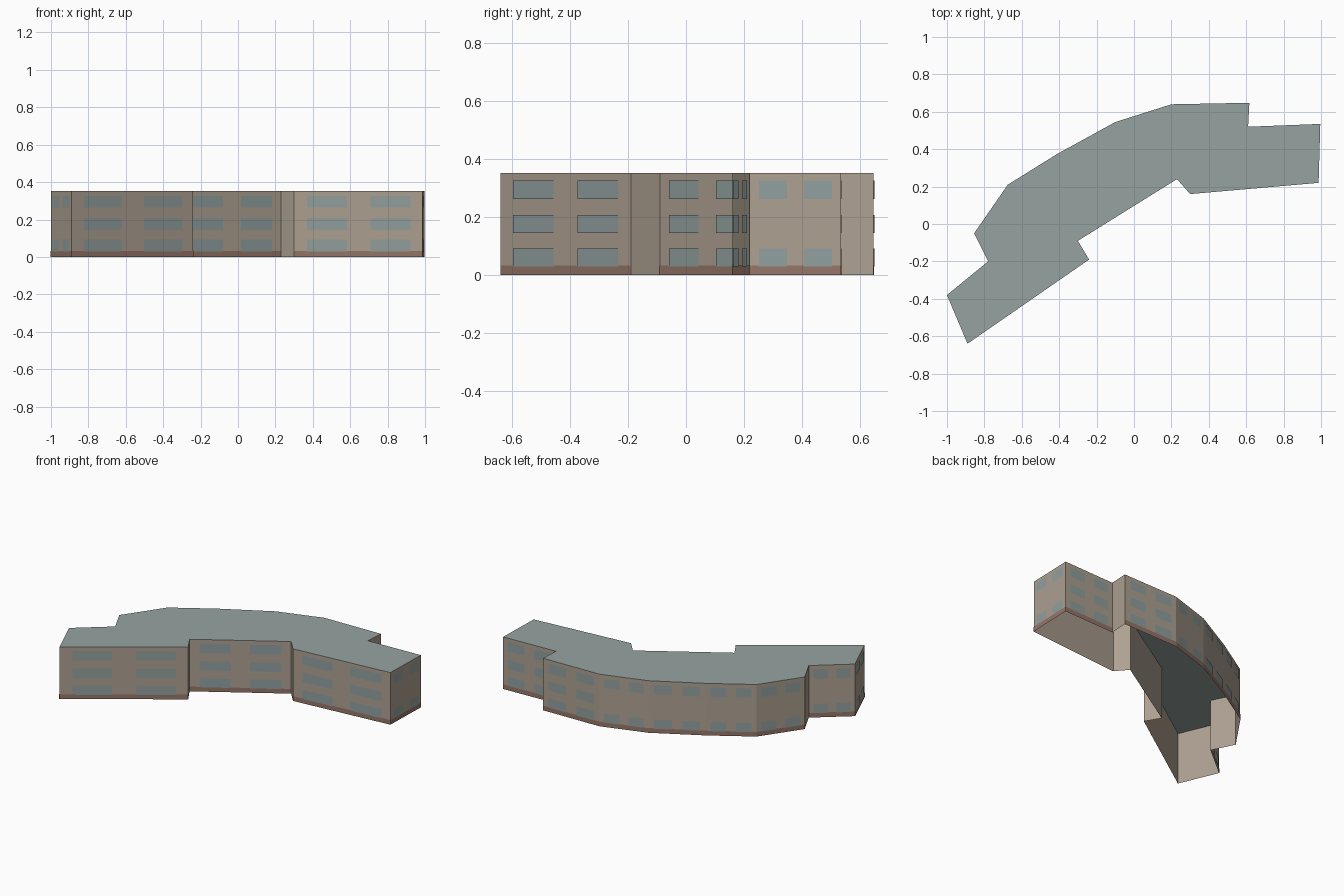
import bpy
import bmesh
from mathutils import Vector

cube = bpy.data.objects.get("Cube")
if cube:
    bpy.data.objects.remove(cube)


def srgb(*rgb):
    return tuple((c / 255 / 12.92) if c < 11 else ((c / 255 + 0.055) / 1.055) ** 2.4 for c in rgb)


def material(name, rgb):
    m = bpy.data.materials.new(name)
    m.use_nodes = True
    colour = (*srgb(*rgb), 1)
    m.diffuse_color = colour
    bsdf = m.node_tree.nodes["Principled BSDF"]
    bsdf.inputs["Base Color"].default_value = colour
    bsdf.inputs["Roughness"].default_value = 0.9
    return m


WALL = material("beige wall", (174, 161, 146))
ROOF = material("grey green roof", (150, 163, 161))
GLASS = material("blue grey window", (146, 160, 159))
PLINTH = material("brown plinth", (150, 118, 104))

HEIGHT = 0.352
PLINTH_TOP = 0.032
STOREYS = [(0.03, 0.092), (0.145, 0.207), (0.263, 0.326)]

# Footprint corners, anticlockwise from the left end
OUTLINE = [Vector(p) for p in (
    (-1.0, -0.38), (-0.89, -0.64), (-0.24, -0.19), (-0.30, -0.09),
    (0.23, 0.24), (0.30, 0.16), (0.987, 0.22), (0.996, 0.535),
    (0.61, 0.52), (0.617, 0.648), (0.20, 0.64), (-0.10, 0.545),
    (-0.41, 0.375), (-0.675, 0.21), (-0.855, -0.05), (-0.78, -0.20))]
EDGES = list(zip(OUTLINE, OUTLINE[1:] + OUTLINE[:1]))


def panel(bm, a, b, span, heights, offset=0.0):
    """Upright rectangle on the wall a-b, moved outward by offset."""
    d = b - a
    out = Vector((d.y, -d.x)).normalized() * offset
    p, q = a + d * span[0] + out, a + d * span[1] + out
    low, high = heights
    bm.faces.new([bm.verts.new((v.x, v.y, z)) for v, z in
                  ((p, low), (q, low), (q, high), (p, high))])


def finish(bm, name, mat):
    bmesh.ops.remove_doubles(bm, verts=bm.verts, dist=0.0005)
    mesh = bpy.data.meshes.new(name)
    bm.to_mesh(mesh)
    bm.free()
    mesh.materials.append(mat)
    bpy.context.collection.objects.link(bpy.data.objects.new(name, mesh))


# Outer walls, open underneath
walls = bmesh.new()
for a, b in EDGES:
    panel(walls, a, b, (0, 1), (0, HEIGHT))
finish(walls, "walls", WALL)

# Flat roof
roof = bmesh.new()
roof.faces.new([roof.verts.new((p.x, p.y, HEIGHT)) for p in OUTLINE])
finish(roof, "roof", ROOF)

# Plinth band and paired windows; short return walls stay blank,
# medium walls have no middle storey of windows
plinth, windows = bmesh.new(), bmesh.new()
for a, b in EDGES:
    length = (b - a).length
    if length < 0.2:
        continue
    panel(plinth, a, b, (0, 1), (0, PLINTH_TOP), 0.0015)
    for storey in (STOREYS if length > 0.37 else STOREYS[::2]):
        for left in (0.1, 0.595):
            panel(windows, a, b, (left, left + 0.31), storey, 0.003)
finish(plinth, "plinth", PLINTH)
finish(windows, "windows", GLASS)
